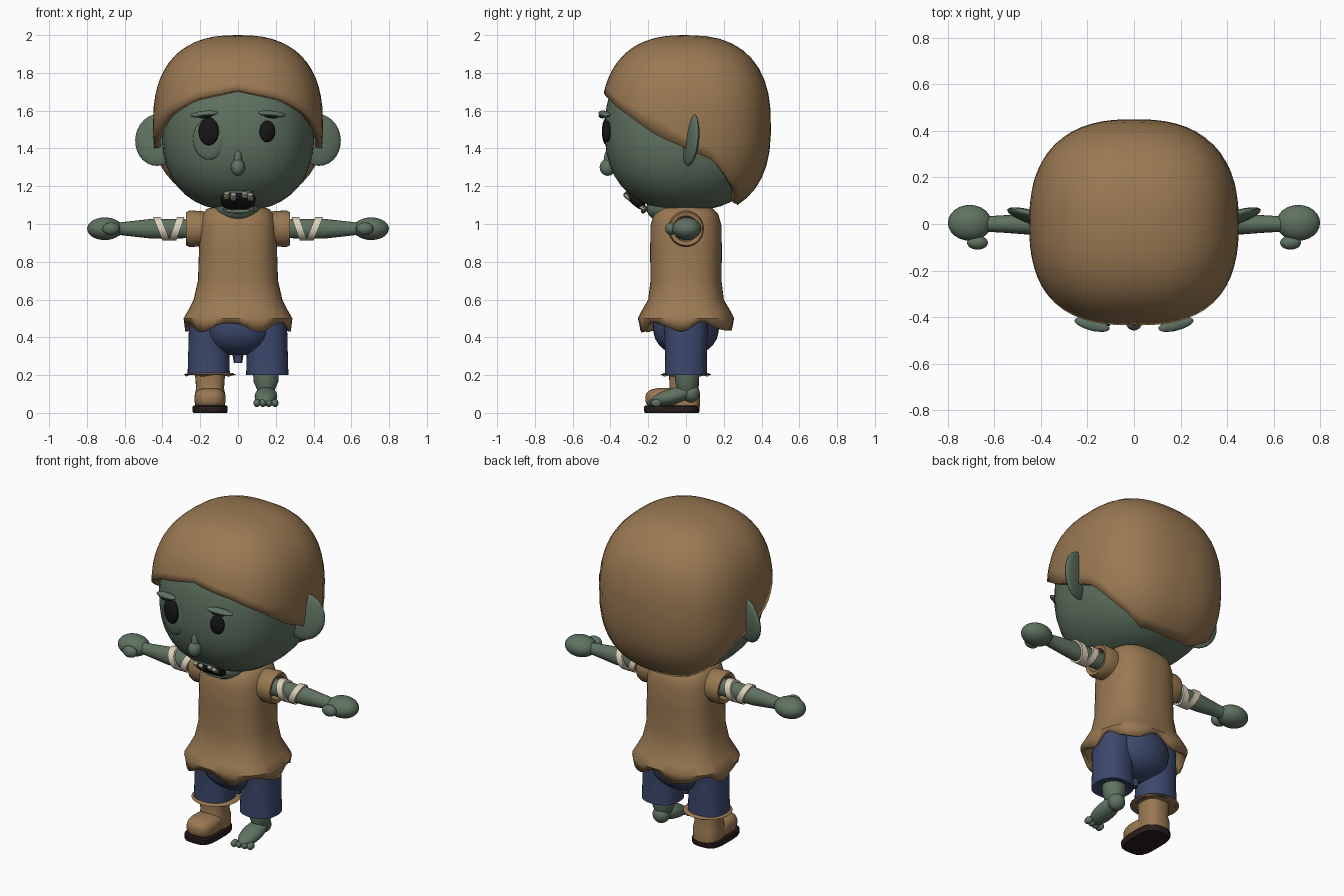
import bpy, bmesh, math
from mathutils import Vector, Euler

cube = bpy.data.objects.get("Cube")
if cube:
    bpy.data.objects.remove(cube, do_unlink=True)


def material(name, rgb):
    m = bpy.data.materials.new(name)
    m.use_nodes = True
    m.diffuse_color = (*rgb, 1)
    m.node_tree.nodes["Principled BSDF"].inputs["Base Color"].default_value = (*rgb, 1)
    return m


BROWN = material("brown", (.32, .19, .085))
SKIN = material("grey_green_skin", (.115, .17, .12))
BLUE = material("denim_blue", (.045, .065, .15))
CREAM = material("bandage_cream", (.72, .64, .5))
TOOTH = material("dull_tooth", (.33, .33, .25))
SOLE = material("dark_sole", (.022, .013, .013))
BLACK = material("black", (.008, .008, .008))


def finish(name, bm, mat, solid=0):
    bmesh.ops.recalc_face_normals(bm, faces=bm.faces)
    me = bpy.data.meshes.new(name)
    bm.to_mesh(me)
    bm.free()
    me.materials.append(mat)
    for p in me.polygons:
        p.use_smooth = True
    me.set_sharp_from_angle(angle=math.radians(40))
    ob = bpy.data.objects.new(name, me)
    bpy.context.collection.objects.link(ob)
    if solid:
        mod = ob.modifiers.new("thickness", "SOLIDIFY")
        mod.thickness, mod.offset = solid, -1
    return ob


def ellipsoid(name, loc, rad, mat, rot=(0, 0, 0), p=2, seg=24):
    bm = bmesh.new()
    bmesh.ops.create_uvsphere(bm, u_segments=seg, v_segments=seg // 2 + 2, radius=1)
    turn = Euler(rot).to_matrix()
    for v in bm.verts:
        k = sum(abs(c) ** p for c in v.co) ** (-1 / p)
        v.co = turn @ Vector([c * k * r for c, r in zip(v.co, rad)]) + Vector(loc)
    return finish(name, bm, mat)


def superellipse(a, p):
    c, s = math.sin(a), -math.cos(a)
    k = (abs(c) ** p + abs(s) ** p) ** (-1 / p)
    return c * k, s * k


def skin_rings(bm, rings):
    for low, high in zip(rings, rings[1:]):
        n = len(low)
        for i in range(n):
            j = (i + 1) % n
            bm.faces.new((low[i], low[j], high[j], high[i]))


def loft(name, rings, mat, cx=0, cy=0, p=2, n=32, caps=(True, True), wave=None, place=None, solid=0):
    """Rings are (height, x radius, y radius); wave moves the first ring."""
    bm, loops = bmesh.new(), []
    for i, (z, rx, ry) in enumerate(rings):
        loop = []
        for k in range(n):
            a = math.tau * k / n
            x, y = superellipse(a, p)
            dz = wave(a) if wave and i == 0 else 0
            co = Vector((cx + x * rx, cy + y * ry, z + dz))
            loop.append(bm.verts.new(place(co) if place else co))
        loops.append(loop)
    skin_rings(bm, loops)
    for use, loop in zip(caps, (loops[0], loops[-1])):
        if use:
            bm.faces.new(loop)
    return finish(name, bm, mat, solid)


# Head
HEAD, HEAD_R, HP = (0, 0, 1.5), (.405, .43, .43), 2.4
ellipsoid("head", HEAD, HEAD_R, SKIN, p=HP, seg=40)


def face_y(x, z):
    t = 1 - abs(x / HEAD_R[0]) ** HP - abs((z - HEAD[2]) / HEAD_R[2]) ** HP
    return -HEAD_R[1] * t ** (1 / HP)


# Hair cap: rows run from the crown to a hairline that falls towards the nape
HAIRLINE = [(0, 1.71), (30, 1.66), (50, 1.58), (70, 1.47), (90, 1.4),
            (108, 1.34), (125, 1.21), (145, 1.11), (180, 1.1)]


def hairline(deg):
    for (a, za), (b, zb) in zip(HAIRLINE, HAIRLINE[1:]):
        if deg <= b:
            return za + (zb - za) * (deg - a) / (b - a)


def hair():
    p, n, rows, mid, height = 2.5, 64, 16, 1.52, .48
    bm = bmesh.new()
    grid = [[] for _ in range(rows)]
    for k in range(n):
        a = math.tau * k / n
        x, y = superellipse(a, p)
        d = (hairline(min(a, math.tau - a) * 180 / math.pi) - mid) / height
        end = math.acos(math.copysign(abs(d) ** (p / 2), d))
        for r in range(rows):
            t = end * (r + 1) / rows
            c, s = math.cos(t), math.sin(t) ** (2 / p)
            z = mid + height * math.copysign(abs(c) ** (2 / p), c)
            grid[r].append(bm.verts.new((x * s * .45, y * s * .45, z)))
    skin_rings(bm, grid)
    top = bm.verts.new((0, 0, mid + height))
    for k in range(n):
        bm.faces.new((top, grid[0][k], grid[0][(k + 1) % n]))
    finish("hair", bm, BROWN, .035)


hair()

# Face features
for s, side, size, z in ((-1, "right", 1.3, 1.49), (1, "left", 1, 1.49)):
    x = s * .155
    y = face_y(x, z)
    if s < 0:
        ellipsoid("right_eye_bag", (x, y + .012, z - .04), (.085, .022, .11), SKIN, (.05, 0, s * .2))
    ellipsoid(side + "_eye", (x, y - .008, z), (.042 * size, .024, .057 * size), BLACK, (0, 0, s * .2))
    ellipsoid(side + "_brow", (x + s * .025, y - .02, 1.582), (.078, .026, .017), SKIN, (0, s * .1, s * .25))
    ellipsoid(side + "_brow_crease", (x + s * .02, y - .034, 1.57), (.04, .014, .01), BLACK, (0, s * .1, s * .25))
    ellipsoid(side + "_ear", (s * .425, .025, 1.445), (.125, .027, .138), SKIN, (-.1, 0, s * .3))
ellipsoid("nose", (0, -.415, 1.3), (.037, .042, .045), SKIN)
ellipsoid("nose_bridge", (0, -.405, 1.345), (.022, .03, .07), SKIN, (-.15, 0, 0))

# Mouth and uneven teeth
MOUTH_TILT = .85
ellipsoid("mouth", (0, -.268, 1.125), (.092, .025, .062), BLACK, (MOUTH_TILT, 0, 0), p=3)
for row, z, y in (("upper", 1.15, -.31), ("lower", 1.09, -.23)):
    ellipsoid(row + "_lip", (0, y + .01, z + (.025 if row == "upper" else -.015)),
              (.085, .022, .014), SKIN, (MOUTH_TILT, 0, 0))
    for i, x in enumerate((-.06, -.025, .035, .065)):
        ellipsoid(f"{row}_tooth_{i}", (x, y, z - .006 * (i % 2)), (.016, .012, .022),
                  TOOTH, (MOUTH_TILT, 0, 0), p=5, seg=12)

# Shirt with a wavy hem, and the neck showing through the collar
loft("shirt", [(.455, .28, .245), (.5, .288, .255), (.54, .265, .235), (.6, .235, .2),
               (.7, .212, .188), (.85, .207, .19), (.99, .203, .188), (1.05, .19, .172),
               (1.08, .165, .145), (1.095, .11, .1)],
     BROWN, p=2.6, n=48, caps=(False, True), solid=.02,
     wave=lambda a: .024 * math.cos(6 * a + .9) + .006 * math.sin(11 * a))
ellipsoid("neck", (0, -.085, 1.085), (.12, .125, .085), SKIN)

# Arms
for s, side in ((-1, "right"), (1, "left")):
    def along(co, s=s):
        return Vector((s * co.z, co.y, .975 + co.x))
    loft(side + "_sleeve", [(.14, .085, .085), (.19, .093, .093), (.255, .097, .095), (.275, .088, .088),
                            (.27, .068, .068), (.23, .06, .06)], BROWN, place=along)
    loft(side + "_arm", [(.2, .048, .045), (.35, .052, .048), (.46, .052, .045),
                         (.55, .042, .038), (.62, .034, .034), (.68, .04, .04)], SKIN, n=20, place=along)
    ellipsoid(side + "_hand", (s * .705, .005, .975), (.094, .077, .06), SKIN)
    ellipsoid(side + "_thumb", (s * .672, -.08, .975), (.045, .03, .033), SKIN)
    for i, (x, lean) in enumerate(((.325, -.35), (.405, .4))):
        def wrap(co, s=s, x=x, lean=lean):
            return Vector((s * (x + co.z + lean * co.x), co.y, .975 + co.x))
        loft(f"{side}_bandage_{i}", [(-.02, .05, .045), (-.02, .062, .06), (.02, .062, .06), (.02, .05, .045)],
             CREAM, n=24, caps=(False, False), place=wrap)

# Trousers
ellipsoid("trouser_seat", (0, 0, .46), (.19, .175, .155), BLUE, p=2.3)
loft("trouser_tab", [(.265, .022, .02), (.34, .035, .03)], BLUE, n=8)
for s, side in ((-1, "right"), (1, "left")):
    loft(side + "_trouser_leg", [(.21, .09, .09), (.2, .112, .112), (.3, .109, .11),
                                 (.42, .106, .115), (.52, .1, .12)], BLUE, cx=s * .155, p=2.3)

# Right boot
BX = -.148
loft("boot_sole", [(0, .088, .142), (.008, .093, .147), (.033, .093, .147), (.04, .087, .14)],
     SOLE, cx=BX, cy=-.075, p=3.5)
loft("boot_shaft", [(.035, .08, .085), (.1, .08, .085), (.13, .074, .077), (.21, .08, .08)],
     BROWN, cx=BX, cy=-.01, p=2.6)
ellipsoid("boot_toe", (BX, -.105, .075), (.083, .11, .058), BROWN, p=2.8)
loft("boot_cuff", [(.198, .125, .12), (.203, .138, .135), (.212, .115, .115)], BROWN, cx=BX, n=20,
     wave=lambda a: .006 * math.sin(5 * a))

# Bare left foot
FX = .148
loft("left_shin", [(.1, .04, .045), (.13, .05, .055), (.165, .066, .062), (.21, .068, .065)], SKIN, cx=FX, cy=.005)
ellipsoid("left_heel", (FX, .025, .105), (.05, .048, .05), SKIN)
ellipsoid("left_foot", (FX, -.07, .088), (.06, .12, .042), SKIN, (.25, 0, 0))
for i in range(4):
    ellipsoid(f"left_toe_{i}", (FX - .048 + i * .032, -.175 + .006 * i, .052), (.019, .028, .021), SKIN, seg=14)
